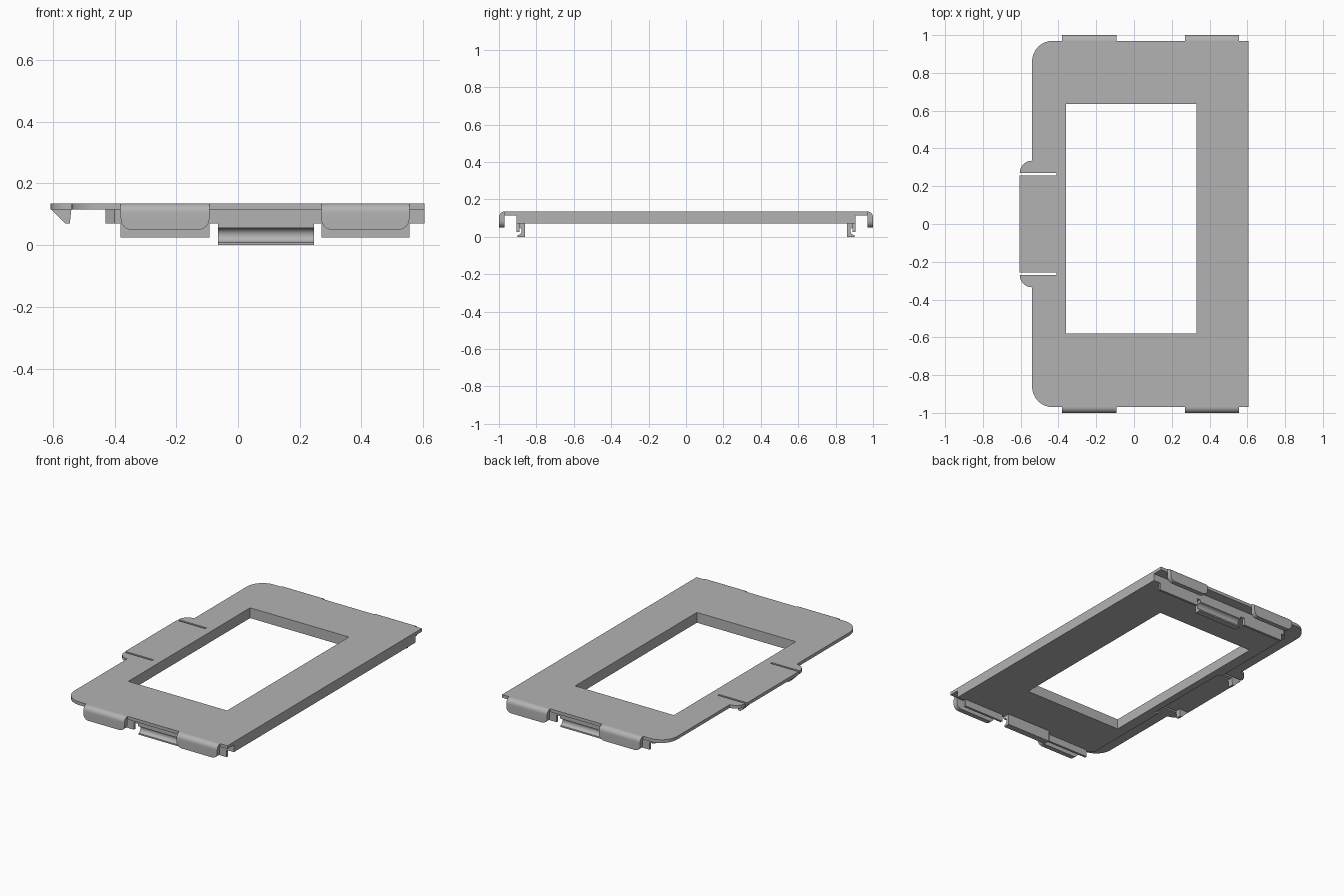
import bpy, bmesh
from math import sin, cos, radians

if "Cube" in bpy.data.objects:
    bpy.data.objects.remove(bpy.data.objects["Cube"])

grey = bpy.data.materials.new("plain grey")
grey.use_nodes = True
grey.diffuse_color = (0.45, 0.45, 0.45, 1)
grey.node_tree.nodes["Principled BSDF"].inputs["Base Color"].default_value = grey.diffuse_color


def arc(cx, cy, r, start, end, steps=8):
    angles = [radians(start + (end - start) * i / steps) for i in range(steps + 1)]
    return [(cx + r * cos(a), cy + r * sin(a)) for a in angles]


def mirrored(half):
    """Close an outline by repeating it below the x axis."""
    return half + [(x, -y) for x, y in reversed(half)]


def prism(name, loops, place, lo, hi, round_bottom=0):
    """Fill the loops (outer, then holes) and extrude from lo to hi."""
    bm = bmesh.new()
    edges = []
    for loop in loops:
        vs = [bm.verts.new(place(a, b, lo)) for a, b in loop]
        edges += [bm.edges.new((v, vs[i - 1])) for i, v in enumerate(vs)]
    if len(loops) == 1:
        bm.faces.new(vs)
    else:
        bmesh.ops.triangle_fill(bm, edges=edges, use_beauty=True)
    ext = bmesh.ops.extrude_face_region(bm, geom=bm.faces[:])
    shift = [p - q for p, q in zip(place(0, 0, hi), place(0, 0, lo))]
    bmesh.ops.translate(bm, vec=shift, verts=[g for g in ext["geom"] if isinstance(g, bmesh.types.BMVert)])
    if round_bottom:
        base = min(v.co.z for v in bm.verts)
        corners = [e for e in bm.edges if all(v.co.z < base + 1e-4 for v in e.verts)
                   and abs(e.verts[0].co.x - e.verts[1].co.x) < 1e-4]
        bmesh.ops.bevel(bm, geom=corners, offset=round_bottom, segments=6, profile=0.5, affect="EDGES")
    bmesh.ops.recalc_face_normals(bm, faces=bm.faces[:])
    mesh = bpy.data.meshes.new(name)
    bm.to_mesh(mesh)
    bm.free()
    mesh.materials.append(grey)
    ob = bpy.data.objects.new(name, mesh)
    bpy.context.collection.objects.link(ob)
    bpy.ops.object.select_all(action="DESELECT")
    ob.select_set(True)
    bpy.context.view_layer.objects.active = ob
    bpy.ops.object.shade_smooth_by_angle(angle=radians(35))
    return ob


def flat(a, b, h):
    return (a, b, h)


window = [(-0.36, -0.58), (0.33, -0.58), (0.33, 0.635), (-0.36, 0.635)]

# Cover plate with rounded left corners, slotted latch and ears
plate_half = ([(0.605, 0.97)] + arc(-0.43, 0.86, 0.11, 90, 180)
              + [(-0.54, 0.335)] + arc(-0.54, 0.27, 0.065, 90, 180)[1:]
              + [(-0.41, 0.27), (-0.41, 0.257), (-0.607, 0.257)])
prism("cover_plate", [mirrored(plate_half), window], flat, 0.115, 0.135)

# Thicker body under the plate, recessed behind the latch
body_half = [(0.605, 0.905), (-0.4, 0.905), (-0.43, 0.875), (-0.43, 0.29), (-0.405, 0.29)]
prism("body", [mirrored(body_half), window], flat, 0.07, 0.115)

# Wedge catches under the latch and ears
wedge = [(-0.605, 0.115), (-0.56, 0.07), (-0.545, 0.07), (-0.54, 0.115)]
for label, y in (("front", -0.24), ("back", 0.24)):
    prism(label + "_latch_catch", [wedge], lambda a, b, h: (a, h, b), y - 0.017, y + 0.017)

# Edge flanges, inner tabs and snap clips on both ends
flange = [(0.97, 0.05), (1.0, 0.05)] + arc(0.97, 0.105, 0.03, 0, 90)
tab = [(0.89, 0.025), (0.905, 0.025), (0.905, 0.07), (0.89, 0.07)]
clip = ([(0.86, 0.07), (0.86, 0.0), (0.9, 0.0), (0.9, 0.008)]
        + arc(0.902, 0.032, 0.023, 265, 95) + [(0.905, 0.055), (0.905, 0.07)])
for label, side in (("front", -1), ("back", 1)):
    def across(a, b, h, side=side):
        return (h, side * a, b)
    for which, x0, x1 in (("right", -0.38, -0.093), ("left", 0.27, 0.555)):
        prism(f"{label}_{which}_flange", [flange], across, x0, x1, round_bottom=0.035)
        prism(f"{label}_{which}_tab", [tab], across, x0, x1)
    prism(label + "_snap_clip", [clip], across, -0.065, 0.247)
